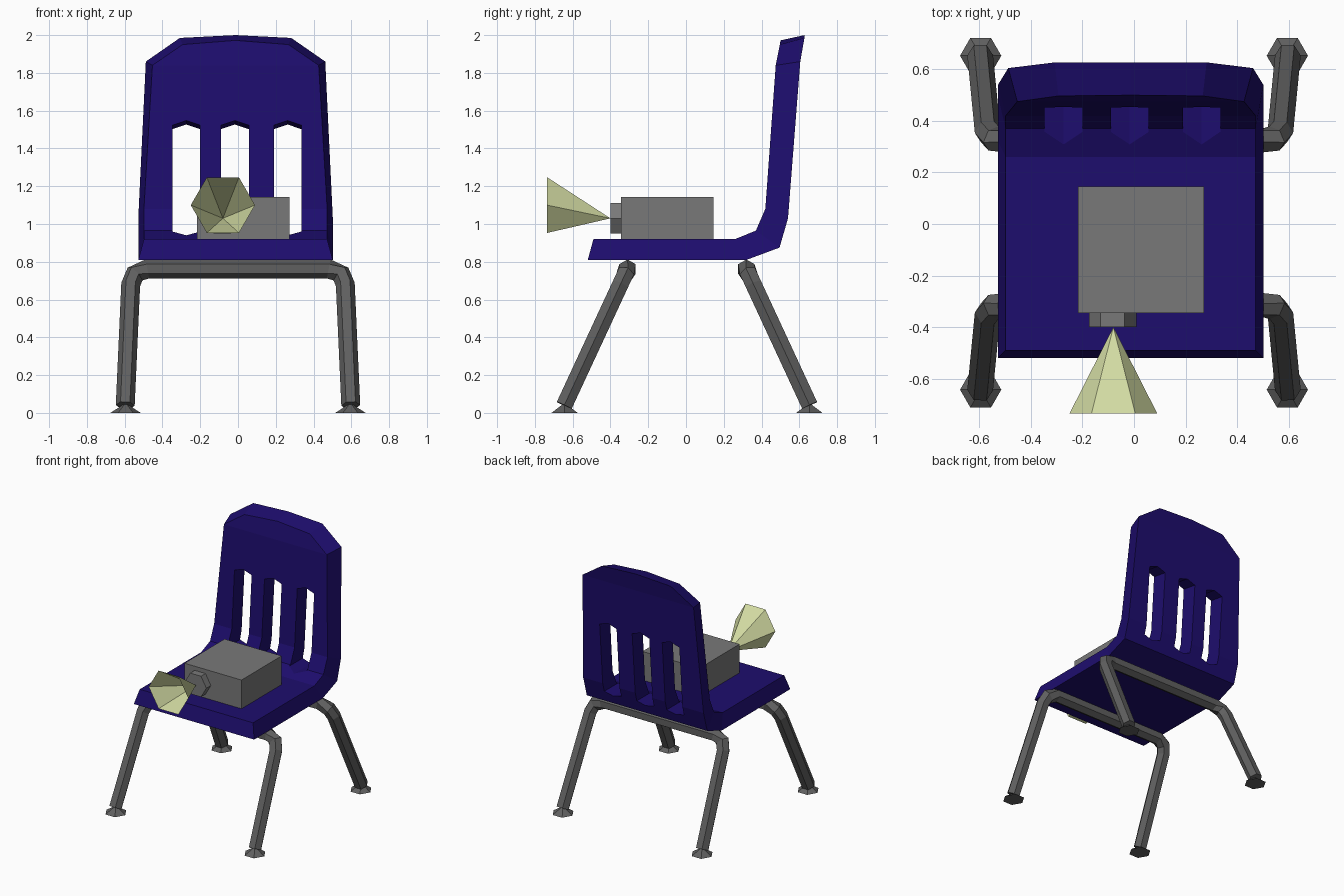
import bpy, math
from mathutils import Vector

if "Cube" in bpy.data.objects:
    bpy.data.objects.remove(bpy.data.objects["Cube"])

CX = -0.013  # seat centre line


def material(name, rgb):
    m = bpy.data.materials.new(name)
    m.diffuse_color = (*rgb, 1)
    m.use_nodes = True
    m.node_tree.nodes["Principled BSDF"].inputs["Base Color"].default_value = m.diffuse_color
    return m


def make(name, verts, faces, mat=None):
    me = bpy.data.meshes.new(name)
    me.from_pydata([tuple(v) for v in verts], [], faces)
    ob = bpy.data.objects.new(name, me)
    bpy.context.collection.objects.link(ob)
    if mat:
        me.materials.append(mat)
    return ob


def fix_normals(ob):
    bpy.ops.object.select_all(action='DESELECT')
    bpy.context.view_layer.objects.active = ob
    ob.select_set(True)
    bpy.ops.object.mode_set(mode='EDIT')
    bpy.ops.mesh.select_all(action='SELECT')
    bpy.ops.mesh.normals_make_consistent(inside=False)
    bpy.ops.object.mode_set(mode='OBJECT')


blue = material("blue_plastic", (0.0125, 0.004, 0.155))
steel = material("dark_steel", (0.115, 0.115, 0.115))
grey = material("box_grey", (0.19, 0.19, 0.19))
khaki = material("pale_khaki", (0.65, 0.71, 0.365))

# Seat shell: underside and upper sheets as (half width, y, z), front edge to top
under = [(.515, -.52, .81), (.515, .32, .81), (.515, .495, .875), (.515, .54, 1.03),
         (.475, .605, 1.86), (.295, .627, 1.985), (0, .627, 2.0)]
upper = [(.485, -.49, .92), (.485, .26, .92), (.485, .37, .965), (.485, .42, 1.08),
         (.44, .475, 1.84), (.28, .497, 1.95), (0, .50, 1.972)]


def outline(rows):
    left = [Vector((CX - w, y, z)) for w, y, z in rows]
    right = [Vector((CX + w, y, z)) for w, y, z in reversed(rows[:-1])]
    return left + right


n = 13
verts = outline(under) + outline(upper)
faces = [(i, (i + 1) % n, n + (i + 1) % n, n + i) for i in range(n)]
for o in (0, n):
    faces += [tuple(o + k for k in (i, i + 1, 11 - i, 12 - i)) for i in range(4)]
    faces.append(tuple(o + k for k in range(4, 9)))
seat = make("seat_and_back", verts, faces, blue)
fix_normals(seat)

# Three pointed slots cut through the back
cv, cf = [], []
for x0, x1 in ((-.347, -.20), (-.09, .057), (.19, .335)):
    b = len(cv)
    xm = (x0 + x1) / 2
    for y, dz in ((.2, .05), (.8, -.05)):
        cv += [(x0, y, .96), (xm, y, .94), (x1, y, .96),
               (x1, y, 1.515 + dz), (xm, y, 1.54 + dz), (x0, y, 1.515 + dz)]
    cf += [tuple(range(b, b + 6)), tuple(range(b + 11, b + 5, -1))]
    cf += [(b + i, b + 6 + i, b + 6 + (i + 1) % 6, b + (i + 1) % 6) for i in range(6)]
cutter = make("slot_cutter", cv, cf, blue)
cutter.hide_render = True
fix_normals(cutter)
mod = seat.modifiers.new("slots", 'BOOLEAN')
mod.operation, mod.solver, mod.object = 'DIFFERENCE', 'EXACT', cutter
bpy.ops.object.select_all(action='DESELECT')
bpy.context.view_layer.objects.active = seat
seat.select_set(True)
bpy.ops.object.modifier_apply(modifier=mod.name)
bpy.data.objects.remove(cutter)

# Leg frames: hexagonal tube swept along a tilted U, upright along the crossbar
half = [(-.597, .04), (-.568, .68), (-.545, .735), (-.48, .762)]
path2d = half + [(-x, z) for x, z in reversed(half)]


def leg_frame(name, sign, y0):
    pts = [Vector((x, sign * (y0 - .464 * (z - .05)), z)) for x, z in path2d]
    verts, faces = [], []
    last = len(pts) - 1
    for i, p in enumerate(pts):
        tilt = 0 if i in (3, 4) else .464
        normal = Vector((0, 1, sign * tilt)).normalized()
        a = (pts[min(i + 1, last)] - p).normalized()
        c = (p - pts[max(i - 1, 0)]).normalized()
        t = (a + c).normalized()
        side = t.cross(normal).normalized()
        miter = 1 / max(t.dot(a), t.dot(c), .5) if 0 < i < last else 1
        for k in range(6):
            ang = k * math.pi / 3
            verts.append(p + .05 * (side * math.cos(ang) * miter + normal * math.sin(ang)))
        if i:
            b = 6 * i
            faces += [(b - 6 + k, b - 6 + (k + 1) % 6, b + (k + 1) % 6, b + k) for k in range(6)]
    faces += [tuple(range(6)), tuple(range(6 * last, 6 * last + 6))]
    fix_normals(make(name, verts, faces, steel))


def hex_prism(name, loc, r1, r2, depth, mat, rot=(0, 0, 0)):
    bpy.ops.mesh.primitive_cone_add(vertices=6, radius1=r1, radius2=r2, depth=depth,
                                    location=loc, rotation=rot)
    ob = bpy.context.object
    ob.name = name
    ob.data.materials.append(mat)
    return ob


for name, sign, y0 in (("front", -1, .64), ("back", 1, .65)):
    leg_frame(name + "_legs", sign, y0)
    for side, x in (("left", -.595), ("right", .595)):
        hex_prism(f"{name}_{side}_foot", (x, sign * (y0 + .003), .0225), .08, .012, .045, steel,
                  (0, 0, math.pi / 6))

# Box on the seat with its hexagonal collar
bpy.ops.mesh.primitive_cube_add(size=1, location=(.0275, -.1, 1.031))
box = bpy.context.object
box.name = "box"
box.scale = (.488, .49, .222)
box.data.materials.append(grey)
hex_prism("collar", (-.083, -.3725, 1.03), .0925, .0925, .055, grey,
          (math.pi / 2, math.pi / 6, 0))

# Open horn, tip at the collar
mouth = [(-.08 + .17 * math.cos(k * math.pi / 3), -.735, 1.10 + .17 * math.sin(k * math.pi / 3))
         for k in range(6)]
make("horn", mouth + [(-.08, -.40, 1.03)], [(k, (k + 1) % 6, 6) for k in range(6)], khaki)
